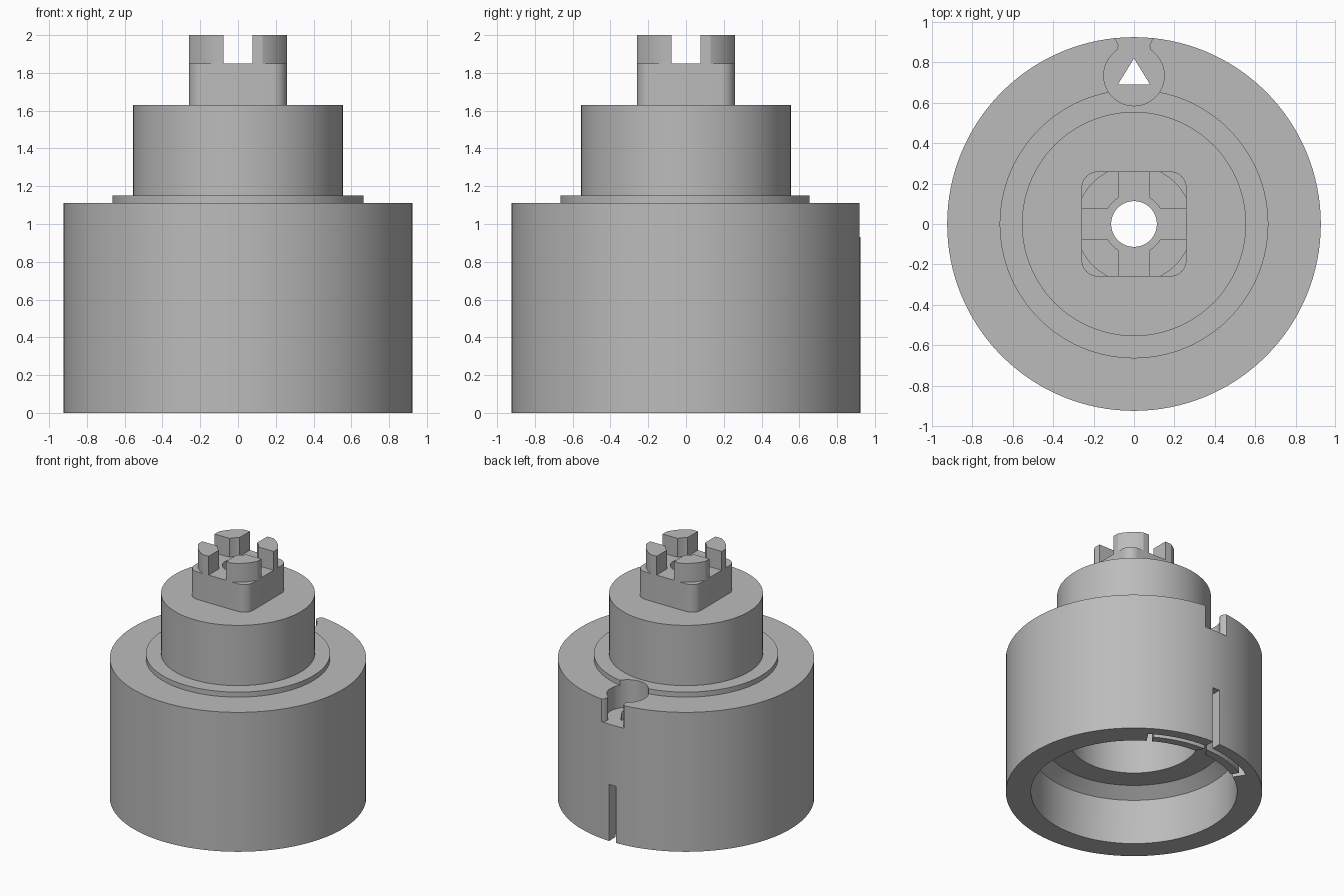
import bpy, bmesh
from math import sin, cos, radians, acos, degrees

if "Cube" in bpy.data.objects:
    bpy.data.objects.remove(bpy.data.objects["Cube"], do_unlink=True)

GREY = (0.5, 0.5, 0.5, 1)
mat = bpy.data.materials.new("plain grey")
mat.use_nodes = True
mat.diffuse_color = GREY
mat.node_tree.nodes["Principled BSDF"].inputs["Base Color"].default_value = GREY


def finish(name, bm):
    bmesh.ops.recalc_face_normals(bm, faces=bm.faces)
    me = bpy.data.meshes.new(name)
    bm.to_mesh(me)
    bm.free()
    me.materials.append(mat)
    ob = bpy.data.objects.new(name, me)
    bpy.context.collection.objects.link(ob)
    return ob


def lathe(name, profile, steps=128):
    """Revolve a (radius, z) profile that starts and ends on the axis."""
    bm = bmesh.new()
    vs = [bm.verts.new((r, 0, z)) for r, z in profile]
    es = [bm.edges.new(pair) for pair in zip(vs, vs[1:])]
    bmesh.ops.spin(bm, geom=vs + es, cent=(0, 0, 0), axis=(0, 0, 1),
                   angle=radians(360), steps=steps)
    bmesh.ops.remove_doubles(bm, verts=bm.verts, dist=1e-4)
    return finish(name, bm)


def prism(name, outline, z0, z1):
    """Extrude an (x, y) outline from z0 to z1."""
    bm = bmesh.new()
    face = bm.faces.new([bm.verts.new((x, y, z0)) for x, y in outline])
    top = bmesh.ops.extrude_face_region(bm, geom=[face])["geom"]
    bmesh.ops.translate(bm, vec=(0, 0, z1 - z0),
                        verts=[v for v in top if isinstance(v, bmesh.types.BMVert)])
    return finish(name, bm)


def arc(r, a0, a1, n, cx=0, cy=0):
    """Points on an arc, angles in degrees."""
    angles = [radians(a0 + (a1 - a0) * i / n) for i in range(n + 1)]
    return [(cx + r * cos(a), cy + r * sin(a)) for a in angles]


def box(name, x, y0, y1, z0, z1):
    return prism(name, [(-x, y0), (x, y0), (x, y1), (-x, y1)], z0, z1)


def cut(ob, cutters):
    bpy.ops.object.select_all(action="DESELECT")
    bpy.context.view_layer.objects.active = ob
    ob.select_set(True)
    for c in cutters:
        m = ob.modifiers.new("cut", "BOOLEAN")
        m.operation, m.solver, m.object = "DIFFERENCE", "EXACT", c
        bpy.ops.object.modifier_apply(modifier=m.name)
    bpy.ops.object.shade_smooth_by_angle(angle=radians(25))


# Stepped round housing
housing = lathe("housing", [(0, 0), (0.925, 0), (0.925, 1.11), (0.665, 1.11),
                            (0.665, 1.15), (0.555, 1.15), (0.555, 1.63), (0, 1.63)])

# Square drive shaft with rounded corners
HALF, ROUND = 0.26, 0.08
corner = HALF - ROUND
outline = []
for i, (sx, sy) in enumerate([(1, 1), (-1, 1), (-1, -1), (1, -1)]):
    outline += arc(ROUND, 90 * i, 90 * i + 90, 8, sx * corner, sy * corner)
shaft = prism("drive_shaft", outline, 1.63, 1.85)

# Four prongs: a circle trimmed by the square, split by crossed slots
PRONG_R = 0.29
trim = degrees(acos(HALF / PRONG_R))
outline = []
for i in range(4):
    outline += arc(PRONG_R, 90 * i + trim, 90 * i + 90 - trim, 12)
prongs = prism("drive_prongs", outline, 1.85, 2.0)

# Cutters: hollow underside with centre bore
cavity = lathe("cavity_cutter", [(0, -0.1), (0.744, -0.1), (0.744, 0.36), (0.65, 0.43),
                                 (0.47, 0.43), (0.47, 1.0), (0.113, 1.0),
                                 (0.113, 1.9), (0, 1.9)])
prong_bore = lathe("prong_bore_cutter", [(0, 1.8), (0.15, 1.8), (0.15, 2.1), (0, 2.1)])
slot_y = box("prong_slot_cutter", 0.077, -0.5, 0.5, 1.8, 2.1)
slot_x = box("cross_slot_cutter", 0.5, -0.077, 0.077, 1.8, 2.1)

# Cutters: keyhole notch in the back rim
neck = [(0.08, 0.865), (0.077, 0.885), (0.085, 0.905), (0.11, 0.93), (0.11, 1.0)]
keyhole = arc(0.15, 129.3, 410.7, 40, 0, 0.735) + neck
keyhole += [(-x, y) for x, y in reversed(neck)]
notch = prism("notch_cutter", keyhole, 0.93, 1.3)
triangle = prism("triangle_cutter", [(-0.08, 0.69), (0.08, 0.69), (0, 0.82)], -0.1, 1.2)

# Cutters: curved slot that frees a tab in the bottom rim, and slit in the back wall
curve = arc(0.845, 57, 123, 32) + arc(0.7, 123, 120, 1)
curve += arc(0.805, 120, 60, 32) + arc(0.7, 60, 57, 1)
tab_slot = prism("tab_slot_cutter", curve, -0.1, 0.44)
slit = box("slit_cutter", 0.03, 0.815, 1.1, -0.1, 0.45)

cut(housing, [cavity, notch, triangle, tab_slot, slit])
cut(shaft, [cavity])
cut(prongs, [prong_bore, slot_x, slot_y])

for c in [cavity, prong_bore, slot_x, slot_y, notch, triangle, tab_slot, slit]:
    bpy.data.objects.remove(c, do_unlink=True)
